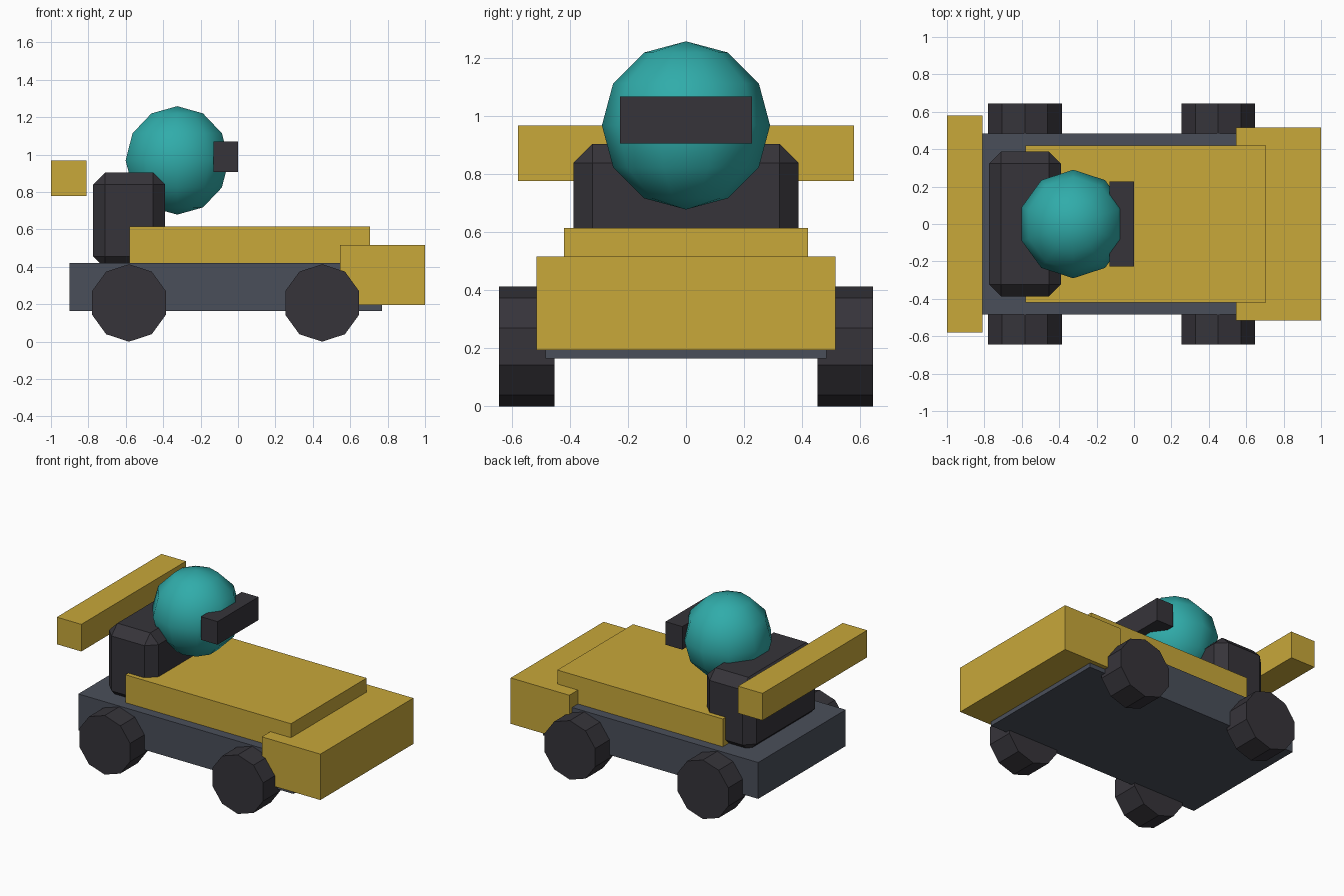
import bpy, bmesh, math
from mathutils import Matrix

if "Cube" in bpy.data.objects:
    bpy.data.objects.remove(bpy.data.objects["Cube"])


def material(name, rgb):
    m = bpy.data.materials.new(name)
    lin = [((c / 255 + 0.055) / 1.055) ** 2.4 for c in rgb]
    m.diffuse_color = (*lin, 1)
    m.use_nodes = True
    m.node_tree.nodes["Principled BSDF"].inputs["Base Color"].default_value = m.diffuse_color
    return m


YELLOW = material("yellow paint", (200, 168, 58))
SLATE = material("slate grey", (74, 79, 90))
BLACK = material("dark rubber", (54, 52, 58))
TEAL = material("teal", (48, 172, 170))


def finish(name, bm, mat):
    bmesh.ops.recalc_face_normals(bm, faces=bm.faces)
    me = bpy.data.meshes.new(name)
    bm.to_mesh(me)
    bm.free()
    me.materials.append(mat)
    ob = bpy.data.objects.new(name, me)
    bpy.context.collection.objects.link(ob)
    return ob


def box(name, x, half_y, z, mat, bevel=0):
    bm = bmesh.new()
    bmesh.ops.create_cube(bm, size=1)
    for v in bm.verts:
        v.co.x = x[1] if v.co.x > 0 else x[0]
        v.co.y = half_y if v.co.y > 0 else -half_y
        v.co.z = z[1] if v.co.z > 0 else z[0]
    if bevel:
        bmesh.ops.bevel(bm, geom=bm.edges[:], offset=bevel, segments=1,
                        affect='EDGES')
    return finish(name, bm, mat)


# Chassis and bodywork
box("chassis", (-0.90, 0.77), 0.485, (0.165, 0.42), SLATE)
box("body", (-0.58, 0.705), 0.42, (0.40, 0.615), YELLOW)
box("nose", (0.545, 1.0), 0.515, (0.195, 0.517), YELLOW)
box("rear_wing", (-1.0, -0.81), 0.58, (0.778, 0.968), YELLOW)

# Seat with chamfered edges
box("seat", (-0.775, -0.39), 0.388, (0.39, 0.905), BLACK, 0.065)

# Driver's helmet: ten-sided sphere with corners on the y axis
bm = bmesh.new()
bmesh.ops.create_uvsphere(bm, u_segments=10, v_segments=6, radius=0.29)
if max(v.co.x for v in bm.verts) > 0.285:
    bmesh.ops.rotate(bm, verts=bm.verts, matrix=Matrix.Rotation(math.pi / 2, 3, 'Z'))
bmesh.ops.translate(bm, verts=bm.verts, vec=(-0.325, 0, 0.969))
for f in bm.faces:
    f.smooth = True
finish("helmet", bm, TEAL)
box("visor", (-0.13, 0.0), 0.227, (0.907, 1.069), BLACK)

# Four ten-sided wheels, one corner pointing down
R = 0.207
for end, x in (("rear", -0.583), ("front", 0.45)):
    for side, s in (("right", -1), ("left", 1)):
        bm = bmesh.new()
        rings = []
        for y in (0.453, 0.645):
            rings.append([bm.verts.new((x + R * math.sin(i * math.pi / 5), s * y,
                                        R + R * math.cos(i * math.pi / 5)))
                          for i in range(10)])
            bm.faces.new(rings[-1])
        a, b = rings
        for i in range(10):
            j = (i + 1) % 10
            bm.faces.new((a[i], a[j], b[j], b[i]))
        finish(f"{end}_{side}_wheel", bm, BLACK)
